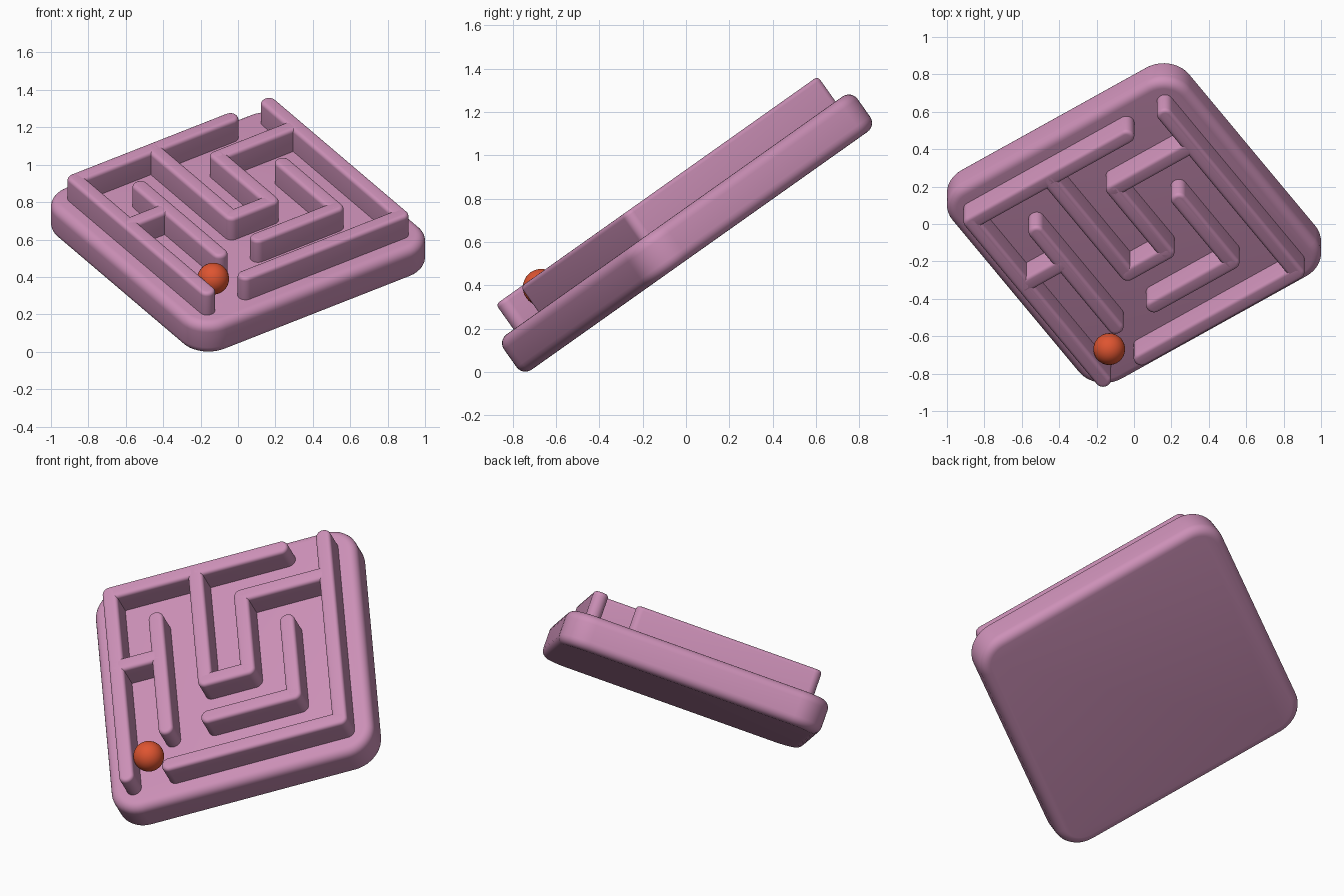
import bpy, bmesh, math
from mathutils import Matrix, Vector

if "Cube" in bpy.data.objects:
    bpy.data.objects.remove(bpy.data.objects["Cube"])

# Whole toy is turned in its own plane, then tilted up towards the back
TILT = (Matrix.Translation((0, 0.005, 0.641))
        @ Matrix.Rotation(math.radians(35.3), 4, 'X')
        @ Matrix.Rotation(math.radians(34.2), 4, 'Z'))


def material(name, rgb):
    m = bpy.data.materials.new(name)
    m.diffuse_color = (*rgb, 1)
    m.use_nodes = True
    m.node_tree.nodes["Principled BSDF"].inputs["Base Color"].default_value = m.diffuse_color
    return m


PINK = material("dusty_pink", (0.604, 0.279, 0.474))
RED = material("orange_red", (0.73, 0.089, 0.030))


def finish(name, bm, mat, local=Matrix()):
    bmesh.ops.recalc_face_normals(bm, faces=bm.faces[:])
    me = bpy.data.meshes.new(name)
    bm.to_mesh(me)
    bm.free()
    me.materials.append(mat)
    ob = bpy.data.objects.new(name, me)
    bpy.context.collection.objects.link(ob)
    ob.matrix_world = TILT @ local
    bpy.context.view_layer.objects.active = ob
    ob.select_set(True)
    bpy.ops.object.shade_smooth_by_angle(angle=math.radians(35))
    ob.select_set(False)
    return ob


def outline(a, b, r, n=10):
    """Rounded rectangle with half sizes a, b and corner radius r."""
    pts = []
    for k, (sx, sy) in enumerate(((1, 1), (-1, 1), (-1, -1), (1, -1))):
        for i in range(n + 1):
            t = math.pi / 2 * (k + i / n)
            pts.append((sx * (a - r) + r * math.cos(t),
                        sy * (b - r) + r * math.sin(t)))
    return pts


def slab(name, a, b, r, z0, z1, low, high, local=Matrix(), steps=6):
    """Rounded slab; low and high are the edge rounding radii."""
    prof = []
    for i in range(steps + 1 if low else 1):
        t = math.pi / 2 * i / steps
        prof.append((low * (1 - math.sin(t)), z0 + low * (1 - math.cos(t))))
    for i in range(steps + 1):
        t = math.pi / 2 * i / steps
        prof.append((high * (1 - math.cos(t)), z1 - high * (1 - math.sin(t))))
    bm = bmesh.new()
    rings = [[bm.verts.new((x, y, z)) for x, y in outline(a - d, b - d, r - d)]
             for d, z in prof]
    n = len(rings[0])
    for lo, hi in zip(rings, rings[1:]):
        for i in range(n):
            j = (i + 1) % n
            bm.faces.new((lo[i], lo[j], hi[j], hi[i]))
    bm.faces.new(rings[0][::-1])
    bm.faces.new(rings[-1])
    bmesh.ops.remove_doubles(bm, verts=bm.verts[:], dist=1e-5)
    return finish(name, bm, PINK, local)


# Base plate
slab("base_plate", 0.768, 0.768, 0.17, -0.1, 0.1, 0.05, 0.05)

# Maze walls: paths on a five by five grid (grid units, lines 0 to 5)
P, W, FLOOR, TOP = 0.25, 0.0425, 0.09, 0.242
paths = {
    "left_and_back_wall": [(0, 0), (0, 5), (4, 5)],
    "front_and_right_wall": [(1, 0), (5, 0), (5, 5)],
    "winding_wall": [(2, 5), (2, 2), (3, 2), (3, 4), (5, 4)],
    "hook_wall": [(4, 3), (4, 1), (2, 1)],
    "inner_left_wall": [(1, 4), (1, 1)],
    "short_link_wall": [(0, 3), (1, 3)],
}
for name, path in paths.items():
    for i, (s, e) in enumerate(zip(path, path[1:])):
        s = Vector(((s[0] - 2.5) * P, (s[1] - 2.5) * P, 0))
        e = Vector(((e[0] - 2.5) * P, (e[1] - 2.5) * P, 0))
        half = (e - s) / 2
        slab(f"{name}_{i + 1}", abs(half.x) + W, abs(half.y) + W, W - 0.001,
             FLOOR, TOP, 0, 0.02, Matrix.Translation(s + half), 4)

# Ball resting in the corner cell
bm = bmesh.new()
bmesh.ops.create_uvsphere(bm, u_segments=32, v_segments=16, radius=0.085)
finish("ball", bm, RED, Matrix.Translation((-0.5, -0.5, 0.185)))
